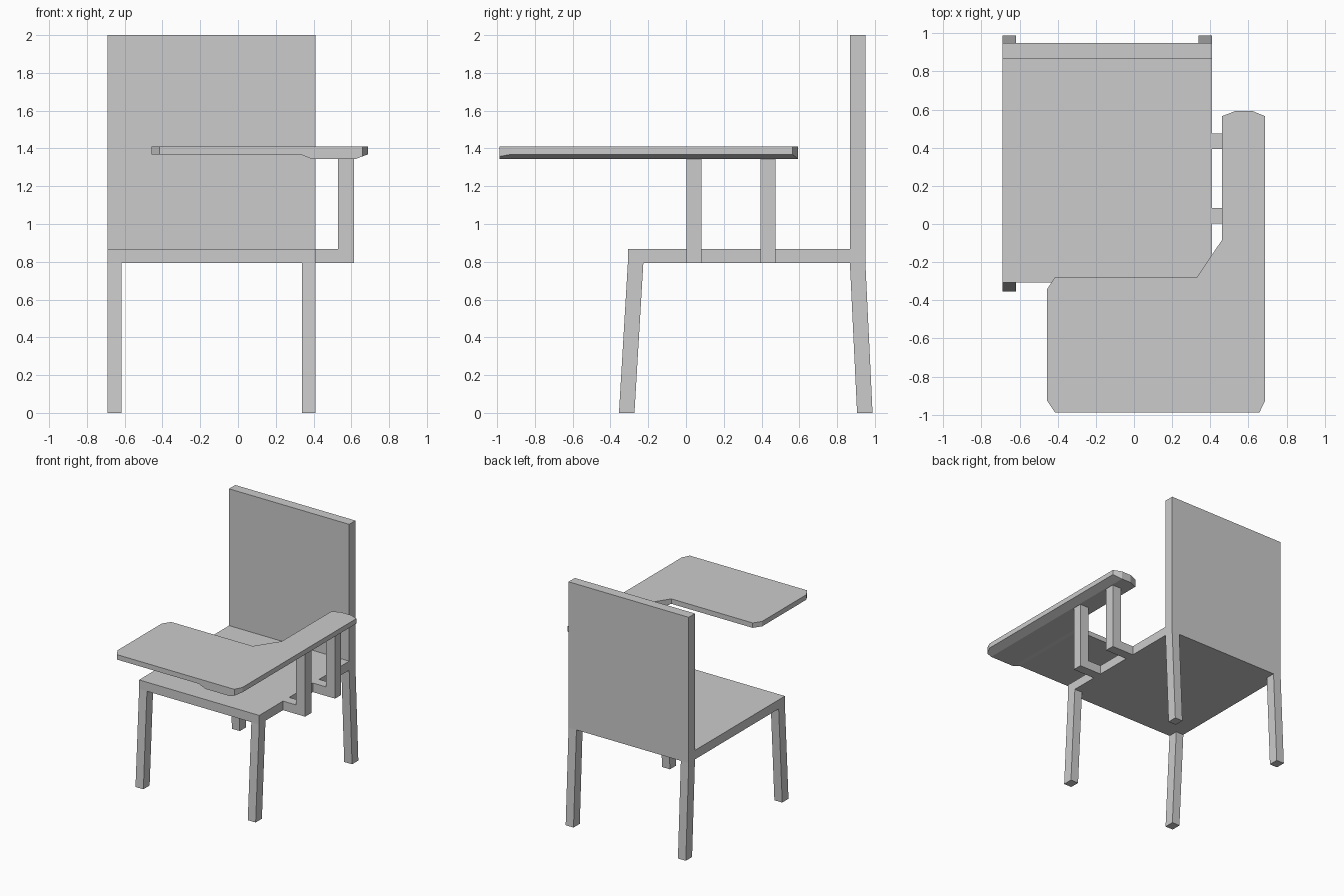
import bpy
import bmesh
from mathutils import Vector

if "Cube" in bpy.data.objects:
    bpy.data.objects.remove(bpy.data.objects["Cube"])


def finish(name, bm):
    bmesh.ops.recalc_face_normals(bm, faces=bm.faces)
    mesh = bpy.data.meshes.new(name)
    bm.to_mesh(mesh)
    bm.free()
    obj = bpy.data.objects.new(name, mesh)
    bpy.context.collection.objects.link(obj)
    return obj


def extrude(bm, faces, offset):
    """Extrude flat faces into a closed solid; return the moved vertices."""
    result = bmesh.ops.extrude_face_region(bm, geom=faces, use_keep_orig=True)
    verts = [g for g in result["geom"] if isinstance(g, bmesh.types.BMVert)]
    bmesh.ops.translate(bm, verts=verts, vec=offset)
    return verts


def prism(name, points, offset):
    bm = bmesh.new()
    face = bm.faces.new([bm.verts.new(p) for p in points])
    extrude(bm, [face], Vector(offset))
    return finish(name, bm)


LEFT, RIGHT = -0.69, 0.41
WIDTH = RIGHT - LEFT
SEAT_LOW, SEAT_TOP = 0.793, 0.868
TABLE_LOW, TABLE_MID, TABLE_TOP = 1.343, 1.369, 1.41


def side_prism(name, yz, x, width):
    return prism(name, [(x, y, z) for y, z in yz], (width, 0, 0))


# Seat and backrest
side_prism("seat", [(-0.308, SEAT_LOW), (0.868, SEAT_LOW),
                    (0.868, SEAT_TOP), (-0.308, SEAT_TOP)], LEFT, WIDTH)
side_prism("backrest", [(0.868, SEAT_LOW), (0.95, SEAT_LOW),
                        (0.95, 2.0), (0.868, 2.0)], LEFT, WIDTH)

# Splayed legs
leg_w = 0.072
for side, x in (("left", LEFT), ("right", RIGHT - leg_w)):
    for end, top, foot in (("front", -0.308, -0.355), ("rear", 0.868, 0.906)):
        side_prism(f"{end}_{side}_leg",
                   [(foot, 0), (foot + 0.082, 0),
                    (top + 0.082, SEAT_LOW), (top, SEAT_LOW)], x, leg_w)

# L-shaped brackets carrying the writing table
bracket = [(RIGHT, SEAT_LOW), (0.613, SEAT_LOW), (0.613, TABLE_LOW),
           (0.53, TABLE_LOW), (0.53, SEAT_TOP), (RIGHT, SEAT_TOP)]
for name, y in (("front_bracket", 0.003), ("rear_bracket", 0.394)):
    prism(name, [(x, y, z) for x, z in bracket], (0, 0.08, 0))

# Writing table: flat top, underside thickened along the arm
outline = [(-0.457, -0.925), (-0.415, -0.988), (0.658, -0.988), (0.688, -0.925),
           (0.688, 0.565), (0.62, 0.593), (0.532, 0.593), (0.461, 0.565),
           (0.461, -0.084), (0.33, -0.28), (-0.415, -0.28), (-0.457, -0.343)]
bm = bmesh.new()
bm.faces.new([bm.verts.new((x, y, TABLE_TOP)) for x, y in outline])
for x in (0.33, 0.395, 0.62):
    bmesh.ops.bisect_plane(bm, geom=bm.verts[:] + bm.edges[:] + bm.faces[:],
                           dist=1e-5, plane_co=(x, 0, 0), plane_no=(1, 0, 0))
for v in extrude(bm, bm.faces[:], Vector((0, 0, TABLE_LOW - TABLE_TOP))):
    rise = max((0.395 - v.co.x) / 0.065, (v.co.x - 0.62) / 0.068, 0)
    v.co.z += min(rise, 1) * (TABLE_MID - TABLE_LOW)
finish("writing_table", bm)
